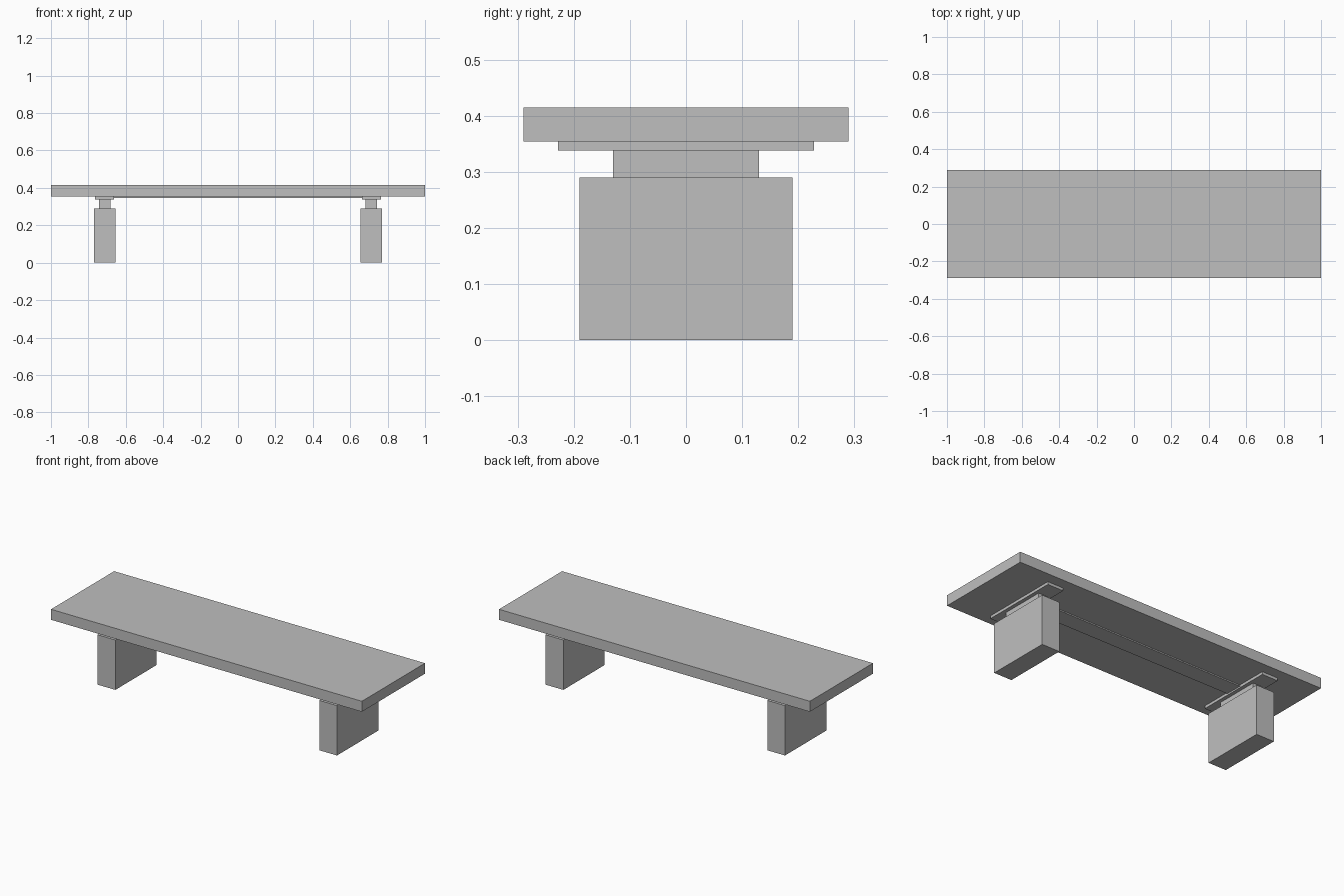
import bpy

# Remove the default cube
cube = bpy.data.objects.get("Cube")
if cube:
    bpy.data.objects.remove(cube, do_unlink=True)

GREY = (0.52, 0.52, 0.52, 1)
grey = bpy.data.materials.new("light grey")
grey.diffuse_color = GREY
grey.use_nodes = True
grey.node_tree.nodes["Principled BSDF"].inputs["Base Color"].default_value = GREY


def box(name, x, width, depth, bottom, top):
    """Box centred on y = 0, spanning bottom to top."""
    bpy.ops.mesh.primitive_cube_add(size=1, location=(x, 0, (bottom + top) / 2))
    ob = bpy.context.object
    ob.name = name
    ob.scale = (width, depth, top - bottom)
    bpy.ops.object.transform_apply(location=False, rotation=False, scale=True)
    ob.data.materials.append(grey)
    return ob


# Seat slab and the thin rail under it
box("seat", 0, 2.0, 0.58, 0.354, 0.415)
box("under_rail", 0, 1.326, 0.1, 0.347, 0.354)

# Supports: block leg, narrow neck and mounting plate at each end
for side, sign in (("left", 1), ("right", -1)):
    x = sign * 0.713
    box(side + "_leg", x, 0.114, 0.38, 0, 0.29)
    box(side + "_neck", x, 0.06, 0.26, 0.29, 0.338)
    box(side + "_mounting_plate", x, 0.102, 0.456, 0.338, 0.354)
